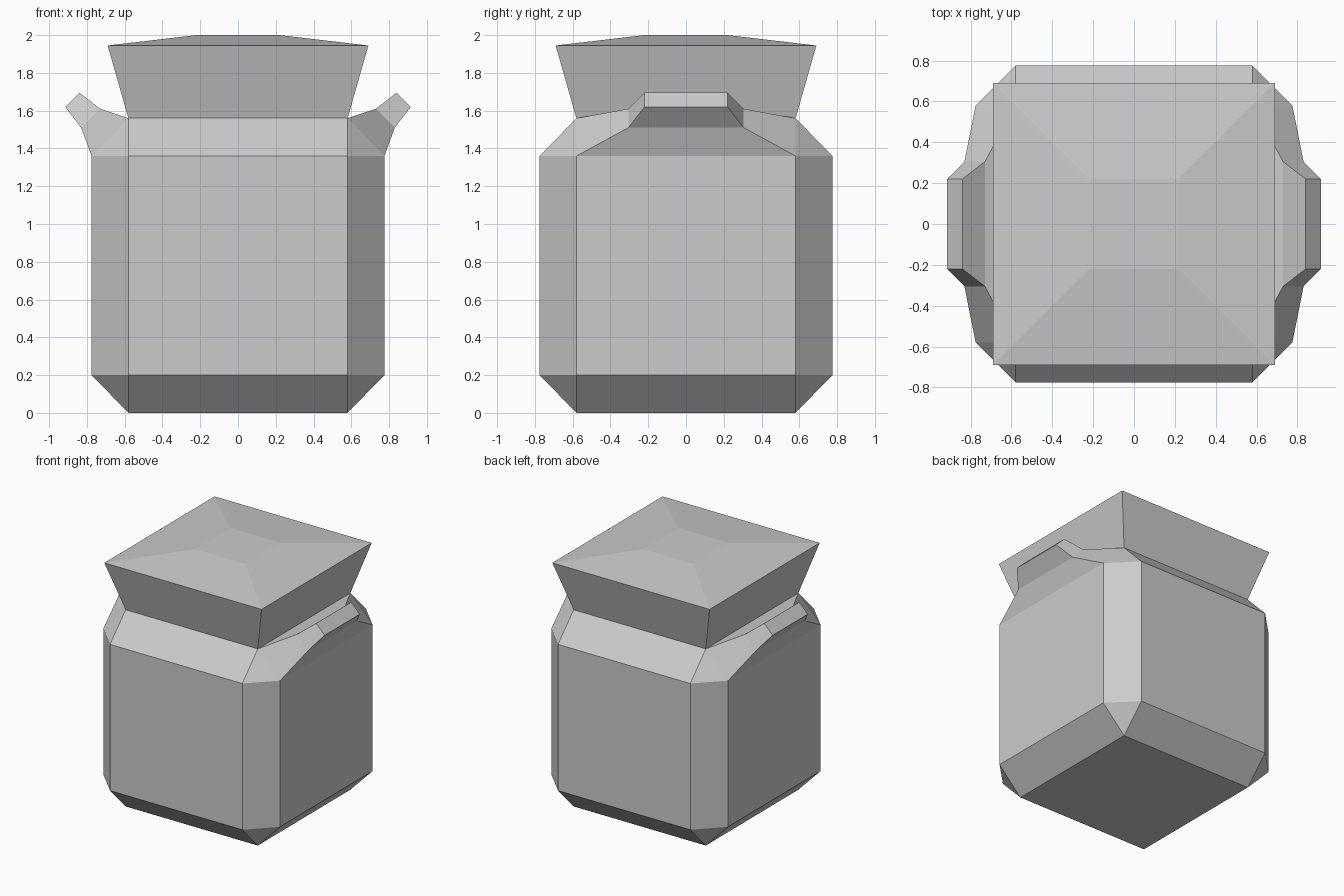
import bpy, bmesh

if "Cube" in bpy.data.objects:
    bpy.data.objects.remove(bpy.data.objects["Cube"])

# Ring profile from bottom to top: (z, flat half-width, corner half-width)
PROFILE = [
    (0.00, 0.58, 0.58),    # base
    (0.20, 0.775, 0.58),   # chamfered belly
    (1.36, 0.775, 0.58),
    (1.56, 0.58, 0.58),    # neck pinch
    (1.945, 0.69, 0.69),   # flared rim
    (2.00, 0.22, 0.22),    # shallow lid
]

# Handle sections: half length in y, lower (x, z), upper (x, z)
HANDLE = [
    (0.305, (0.83, 1.51), (0.73, 1.61)),
    (0.22, (0.915, 1.62), (0.84, 1.695)),
]


def ring(bm, z, a, b):
    pts = [(a, -b), (a, b), (b, a), (-b, a), (-a, b), (-a, -b), (-b, -a), (b, -a)]
    return [bm.verts.new((x, y, z)) for x, y in pts]


def sign(v):
    return 1 if v > 0 else -1


# Jar body, neck and lid: bridge the rings, merge the square corners
bm = bmesh.new()
rings = [ring(bm, *p) for p in PROFILE]
for lo, hi in zip(rings, rings[1:]):
    for i in range(8):
        j = (i + 1) % 8
        bm.faces.new((lo[i], lo[j], hi[j], hi[i]))
bm.faces.new(rings[0][::-1])
bm.faces.new(rings[-1])
bmesh.ops.remove_doubles(bm, verts=bm.verts[:], dist=0.001)

# Side handles: extrude the left and right shoulder faces twice
shoulders = [f for f in bm.faces if len(f.verts) == 4
             and abs(f.calc_center_median().x) > 0.6
             and abs(f.calc_center_median().y) < 0.1
             and 1.4 < f.calc_center_median().z < 1.5]
for face in shoulders:
    for half_y, lower, upper in HANDLE:
        face = bmesh.ops.extrude_discrete_faces(bm, faces=[face])["faces"][0]
        mid_z = face.calc_center_median().z
        for v in face.verts:
            x, z = upper if v.co.z > mid_z else lower
            v.co = (sign(v.co.x) * x, sign(v.co.y) * half_y, z)

bmesh.ops.recalc_face_normals(bm, faces=bm.faces[:])
mesh = bpy.data.meshes.new("jar")
bm.to_mesh(mesh)
bm.free()
bpy.context.collection.objects.link(bpy.data.objects.new("jar", mesh))
